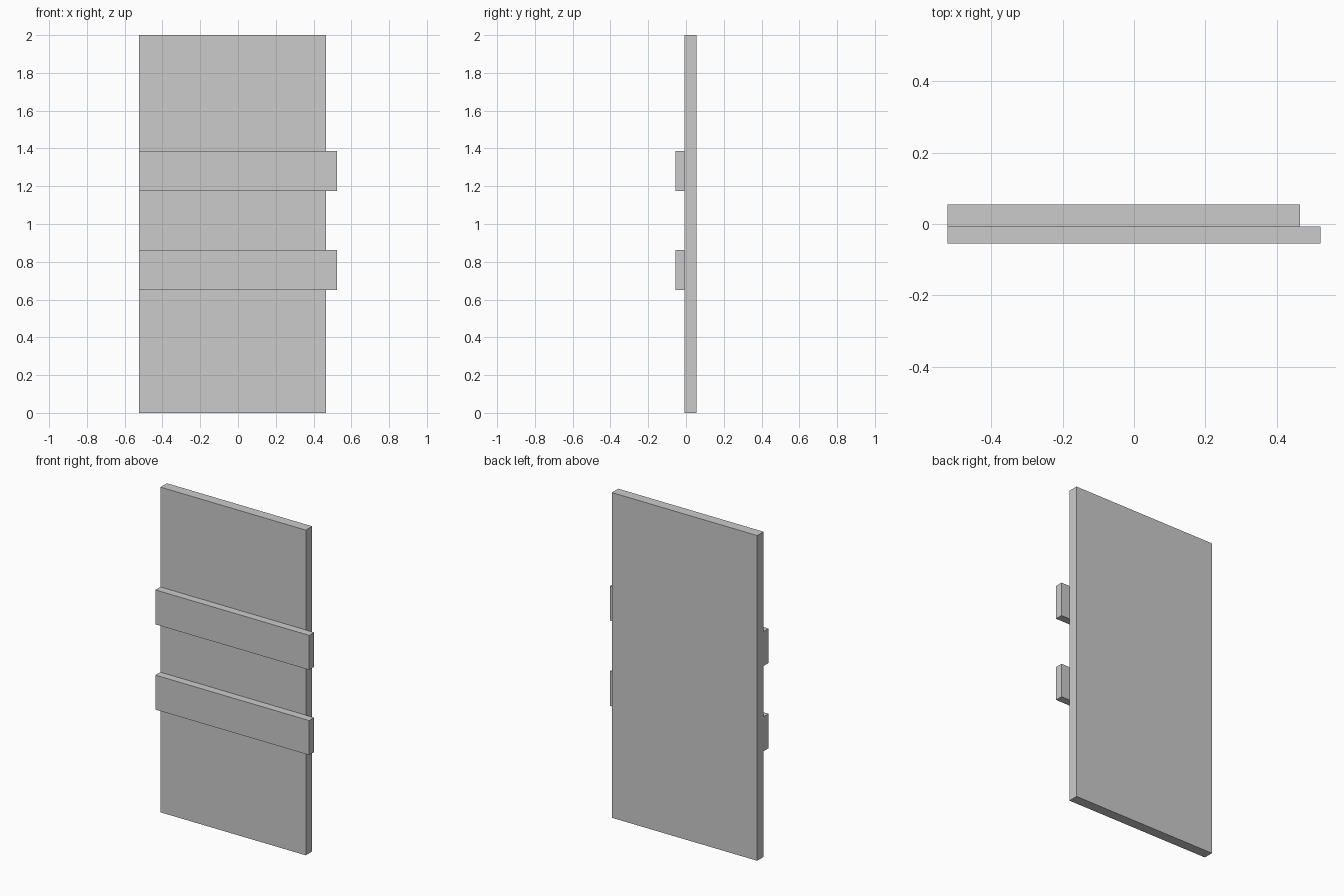
import bpy

if "Cube" in bpy.data.objects:
    bpy.data.objects.remove(bpy.data.objects["Cube"])


def box(name, x, y, z):
    """Add a box spanning the given (min, max) ranges."""
    spans = (x, y, z)
    bpy.ops.mesh.primitive_cube_add(size=1, location=[(a + b) / 2 for a, b in spans])
    obj = bpy.context.object
    obj.name = name
    obj.scale = [b - a for a, b in spans]
    bpy.ops.object.transform_apply(location=False, rotation=False, scale=True)
    return obj


LEFT = -0.523
FACE = -0.007  # plane where the rails meet the panel

# Upright panel
box("panel", (LEFT, 0.466), (FACE, 0.055), (0.0, 2.0))

# Two cross rails on the front, overhanging the right edge
for name, bottom in (("lower_rail", 0.65), ("upper_rail", 1.174)):
    box(name, (LEFT, 0.523), (-0.055, FACE), (bottom, bottom + 0.212))
